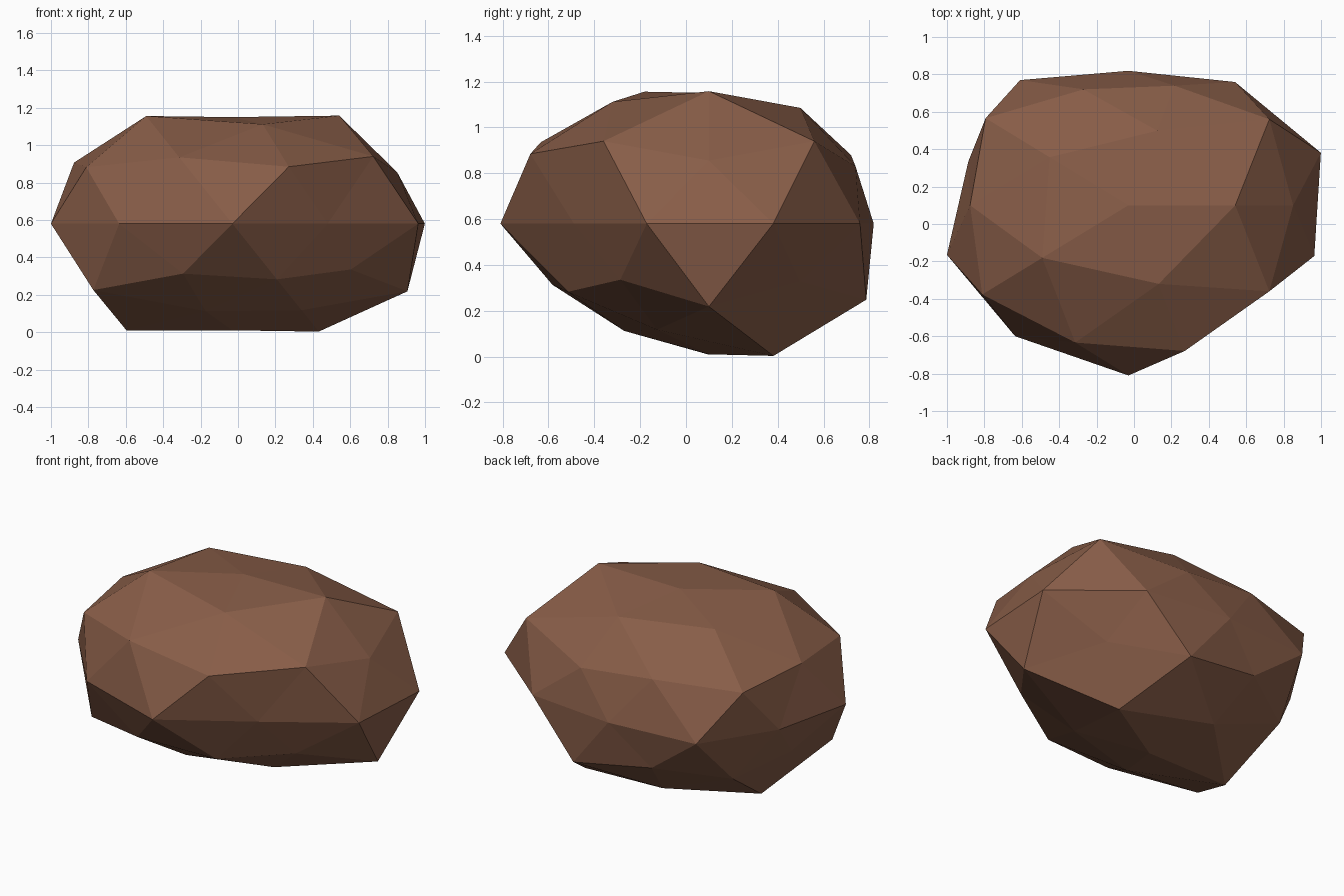
import bpy
import bmesh
from math import atan2, tau
from mathutils import Vector

default = bpy.data.objects.get("Cube")
if default:
    bpy.data.objects.remove(default, do_unlink=True)

CENTRE = Vector((-0.03, 0.1, 0.58))
STRETCH = Vector((1.0, 0.84, 0.625))

# Bulge of the stone for each ring of the sphere, counter-clockwise from +x
BULGE = {
    1.0: [0.912],
    0.9: [1.087, 0.95, 0.99, 1.083, 1.0],
    0.5: [1.095, 0.912, 0.995, 1.08, 1.095],
    0.4: [0.985, 0.895, 1.055, 1.08, 1.09],
    0.0: [1.082, 0.97, 0.856, 0.985, 0.9, 1.02, 1.03, 1.083, 0.867, 1.045],
    -0.4: [0.9, 0.895, 0.87, 0.955, 0.875],
    -0.5: [1.1, 1.01, 0.935, 1.08, 0.905],
    -0.9: [1.085, 0.935, 1.075, 0.88, 0.87],
    -1.0: [0.912],
}


def angle(vert):
    return (atan2(vert.co.y, vert.co.x) + 0.01) % tau


# Faceted boulder: a coarse sphere, pushed in and out along its radii
bm = bmesh.new()
bmesh.ops.create_icosphere(bm, subdivisions=2, radius=1.0)
rings = {}
for vert in bm.verts:
    rings.setdefault(round(vert.co.z, 1), []).append(vert)
for level, verts in rings.items():
    for vert, bulge in zip(sorted(verts, key=angle), BULGE[level]):
        vert.co = CENTRE + vert.co * STRETCH * bulge
bmesh.ops.recalc_face_normals(bm, faces=bm.faces)

mesh = bpy.data.meshes.new("boulder")
bm.to_mesh(mesh)
bm.free()
boulder = bpy.data.objects.new("boulder", mesh)
bpy.context.collection.objects.link(boulder)

# Single brown stone colour
colour = (0.245, 0.109, 0.064, 1.0)
stone = bpy.data.materials.new("brown_stone")
stone.use_nodes = True
stone.diffuse_color = colour
stone.node_tree.nodes["Principled BSDF"].inputs["Base Color"].default_value = colour
mesh.materials.append(stone)
